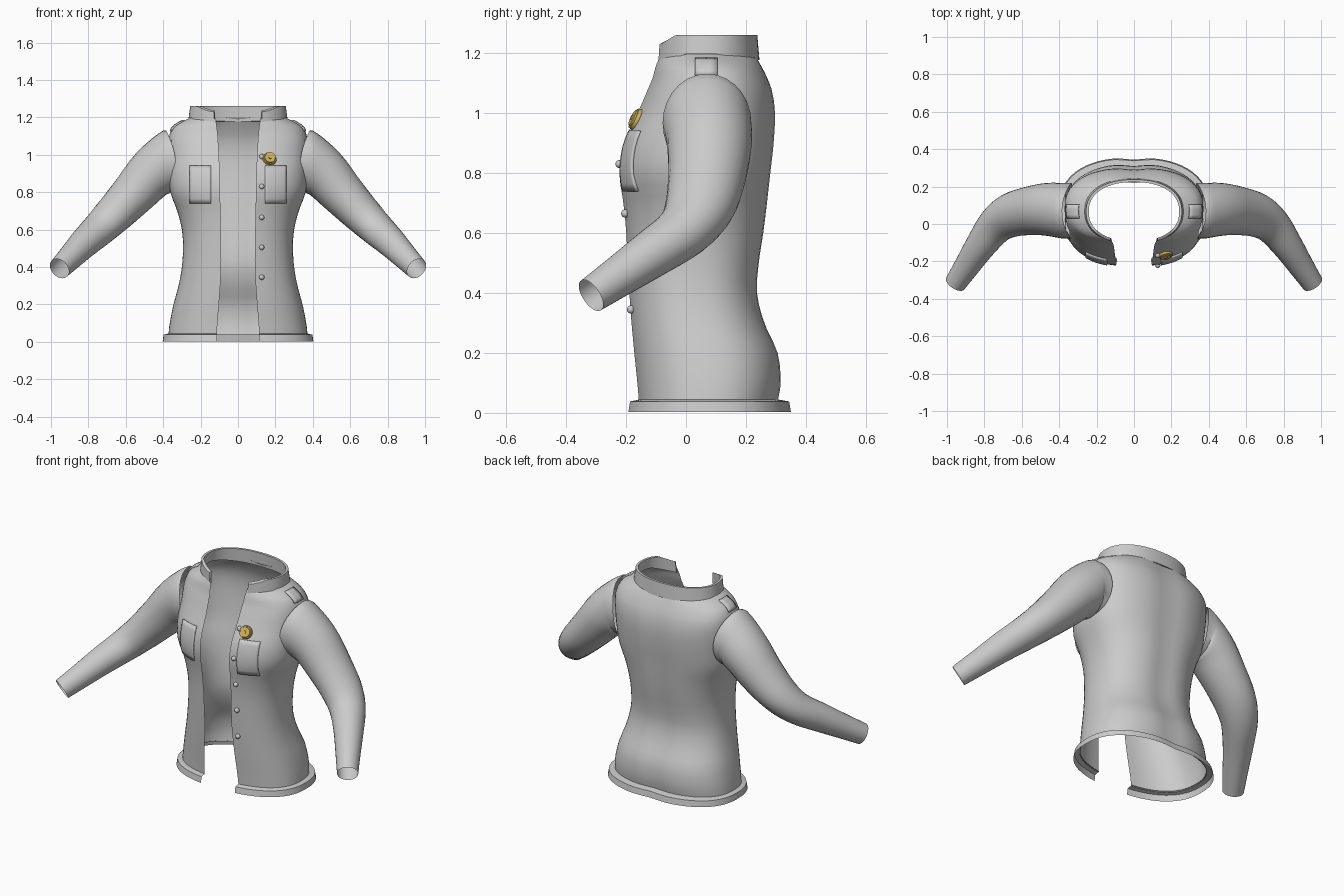
import bpy, bmesh, math
from mathutils import Vector

if "Cube" in bpy.data.objects:
    bpy.data.objects.remove(bpy.data.objects["Cube"])


def material(name, rgb):
    m = bpy.data.materials.new(name)
    m.diffuse_color = (*rgb, 1)
    m.use_nodes = True
    m.node_tree.nodes["Principled BSDF"].inputs["Base Color"].default_value = m.diffuse_color
    return m


CLOTH = material("grey cloth", (0.6, 0.6, 0.6))
GOLD = material("gold metal", (0.64, 0.45, 0.12))

# Torso profile: z, half width, front y, back y, squareness, half opening
ROWS = [
    (0.04, 0.372, -0.163, 0.312, 2.4, 0.113),
    (0.10, 0.365, -0.168, 0.322, 2.4, 0.110),
    (0.20, 0.345, -0.178, 0.312, 2.4, 0.102),
    (0.30, 0.318, -0.187, 0.268, 2.4, 0.095),
    (0.40, 0.300, -0.194, 0.244, 2.4, 0.090),
    (0.50, 0.294, -0.200, 0.250, 2.4, 0.090),
    (0.60, 0.300, -0.205, 0.265, 2.4, 0.092),
    (0.70, 0.325, -0.214, 0.277, 2.4, 0.094),
    (0.80, 0.362, -0.226, 0.287, 2.5, 0.096),
    (0.90, 0.372, -0.212, 0.298, 2.5, 0.098),
    (1.00, 0.372, -0.165, 0.302, 2.5, 0.102),
    (1.07, 0.372, -0.135, 0.293, 2.5, 0.106),
    (1.12, 0.362, -0.115, 0.275, 2.4, 0.110),
    (1.155, 0.338, -0.108, 0.258, 2.3, 0.114),
    (1.18, 0.295, -0.102, 0.245, 2.2, 0.118),
    (1.20, 0.250, -0.100, 0.232, 2.1, 0.120),
]


def profile(z):
    """Smoothly interpolated torso row at height z."""
    z = min(max(z, ROWS[0][0]), ROWS[-1][0])
    i = max(k for k in range(len(ROWS) - 1) if ROWS[k][0] <= z)
    p1, p2 = ROWS[i], ROWS[i + 1]
    p0, p3 = ROWS[max(i - 1, 0)], ROWS[min(i + 2, len(ROWS) - 1)]
    h = p2[0] - p1[0]
    t = (z - p1[0]) / h
    out = []
    for k in range(1, 6):
        m1 = (p2[k] - p0[k]) / (p2[0] - p0[0]) * h
        m2 = (p3[k] - p1[k]) / (p3[0] - p1[0]) * h
        out.append((2*t**3 - 3*t**2 + 1) * p1[k] + (t**3 - 2*t**2 + t) * m1
                   + (3*t**2 - 2*t**3) * p2[k] + (t**3 - t**2) * m2)
    return out


def power(v, e):
    return math.copysign(abs(v) ** e, v)


def open_ring(a, yf, yb, n, gap, zfun, groove=0.012, count=56):
    """Rounded outline, open at the front, running round from +x to -x."""
    yc, b = (yf + yb) / 2, (yb - yf) / 2
    t0 = math.asin((gap / a) ** (n / 2))
    pts = []
    for i in range(count + 1):
        t = t0 + (2 * math.pi - 2 * t0) * i / count
        x = a * power(math.sin(t), 2 / n)
        y = yc - b * power(math.cos(t), 2 / n)
        if y > yc:
            y -= groove * math.exp(-(x / 0.07) ** 2)
        pts.append(Vector((x, y, zfun(y))))
    return pts


def finish(bm, name, mat, smooth=40):
    me = bpy.data.meshes.new(name)
    bm.to_mesh(me)
    bm.free()
    ob = bpy.data.objects.new(name, me)
    bpy.context.collection.objects.link(ob)
    me.materials.append(mat)
    bpy.ops.object.select_all(action='DESELECT')
    ob.select_set(True)
    bpy.context.view_layer.objects.active = ob
    bpy.ops.object.shade_smooth_by_angle(angle=math.radians(smooth))
    return ob


def loft(rings, closed=False):
    bm = bmesh.new()
    vs = [[bm.verts.new(p) for p in r] for r in rings]
    n = len(rings[0])
    for lo, hi in zip(vs, vs[1:]):
        for j in range(n if closed else n - 1):
            k = (j + 1) % n
            bm.faces.new((lo[j], lo[k], hi[k], hi[j]))
    return bm


def front_y(x, z):
    a, yf, yb, n, _ = profile(z)
    return (yf + yb) / 2 - (yb - yf) / 2 * (1 - abs(x / a) ** n) ** (1 / n)


def side_x(y, z):
    a, yf, yb, n, _ = profile(z)
    return a * (1 - abs((y - (yf + yb) / 2) / ((yb - yf) / 2)) ** n) ** (1 / n)


# Torso shell with armholes
heights = [0.04 + 0.04 * i for i in range(27)] + [1.10, 1.12, 1.14, 1.155, 1.17, 1.18, 1.19, 1.20]
bm = loft([open_ring(*profile(z), lambda y, z=z: z) for z in sorted(set(heights))])
holes = []
for f in bm.faces:
    c = f.calc_center_median()
    if abs(c.x) > 0.28 and ((c.y - 0.07) / 0.115) ** 2 + ((c.z - 0.96) / 0.13) ** 2 < 1:
        holes.append(f)
bmesh.ops.delete(bm, geom=holes, context='FACES')
finish(bm, "jacket_body", CLOTH)

# Hem band with a ledge on top
hem = [(0.400, -0.195, 0.352, 0.003), (0.398, -0.192, 0.350, 0.038), (0.368, -0.160, 0.312, 0.045)]
hem = [(0.403, -0.198, 0.356, 0.003)] + hem[1:]
finish(loft([open_ring(a, f, b, 2.4, 0.113, lambda y, z=z: z) for a, f, b, z in hem]),
       "hem_band", CLOTH, 30)


# Standing collar with thickness
def collar_low(y):
    return 1.197 - 0.03 * max(0, (0.0 - y) / 0.085) - 0.02 * max(0, (y - 0.1) / 0.14)


def collar_high(y):
    return 1.26 - 0.03 * min(1, max(0, (-0.035 - y) / 0.05))


outer_low = open_ring(0.264, -0.108, 0.245, 2.25, 0.125, collar_low, 0)
outer_high = open_ring(0.256, -0.106, 0.238, 2.25, 0.130, collar_high, 0)
inner_high = open_ring(0.242, -0.092, 0.224, 2.25, 0.125, collar_high, 0)
inner_low = open_ring(0.248, -0.094, 0.228, 2.25, 0.120, collar_low, 0)
bm = loft([outer_low, outer_high, inner_high, inner_low, outer_low])
bmesh.ops.remove_doubles(bm, verts=bm.verts, dist=1e-5)
bmesh.ops.holes_fill(bm, edges=[e for e in bm.edges if e.is_boundary], sides=4)
finish(bm, "collar", CLOTH, 35)

# Sleeves: centre, horizontal radius, vertical radius
ARM = [((0.380, 0.070, 0.967), 0.148, 0.165),
       ((0.460, 0.078, 0.900), 0.142, 0.138),
       ((0.560, 0.070, 0.790), 0.130, 0.120),
       ((0.660, 0.045, 0.685), 0.118, 0.104),
       ((0.740, -0.010, 0.605), 0.100, 0.090),
       ((0.820, -0.115, 0.530), 0.082, 0.080),
       ((0.890, -0.220, 0.458), 0.069, 0.069),
       ((0.955, -0.317, 0.392), 0.058, 0.060)]


def catmull(p, t):
    return 0.5 * (2 * p[1] + (p[2] - p[0]) * t + (2 * p[0] - 5 * p[1] + 4 * p[2] - p[3]) * t * t
                  + (3 * p[1] - p[0] - 3 * p[2] + p[3]) * t ** 3)


centres = [Vector(c) for c, _, _ in ARM]
path = []
for i in range(len(ARM) - 1):
    ids = [min(max(i + d, 0), len(ARM) - 1) for d in (-1, 0, 1, 2)]
    for s in range(4 if i < len(ARM) - 2 else 5):
        t = s / 4
        path.append((catmull([centres[k] for k in ids], t),
                     catmull([ARM[k][1] for k in ids], t),
                     catmull([ARM[k][2] for k in ids], t)))
rings = []
for i, (c, rv, ru) in enumerate(path):
    T = (path[min(i + 1, len(path) - 1)][0] - path[max(i - 1, 0)][0]).normalized()
    # tilt the first rings towards the armhole
    w = max(0, 1 - i / 5)
    T = T.lerp(Vector((1, 0, -0.1)), w).normalized()
    v = T.cross(Vector((0, 0, 1))).normalized()
    u = v.cross(T)
    rings.append([c + v * rv * math.cos(q) - u * ru * math.sin(q)
                  for q in (2 * math.pi * k / 28 for k in range(28))])
# tucked edge meeting the torso at the front and back of the armhole
rings.insert(0, [p - Vector((0.012 + 1.6 * (p.y - 0.07) ** 2, 0, 0)) for p in rings[0]])
sleeve = finish(loft(rings, True), "sleeves", CLOTH)
sleeve.modifiers.new("mirror", 'MIRROR')


# Thin pocket patches and shoulder tabs, following the torso
def patch(name, pts):
    bm = loft(pts)
    bmesh.ops.recalc_face_normals(bm, faces=bm.faces)
    ob = finish(bm, name, CLOTH, 30)
    ob.modifiers.new("mirror", 'MIRROR')
    so = ob.modifiers.new("thickness", 'SOLIDIFY')
    so.thickness, so.offset = 0.009, 0


patch("chest_pockets", [[Vector((x, front_y(x, z) - 0.002, z))
                         for x in (0.145 + 0.0125 * k for k in range(10))]
                        for z in (0.74 + 0.025 * k for k in range(9))])
patch("shoulder_tabs", [[Vector((side_x(y, z) + 0.002, y, z + 0.002))
                         for y in (0.03, 0.05, 0.08, 0.105)]
                        for z in (1.125, 1.14, 1.155, 1.17, 1.18)])

# Buttons down the front edge
bm = bmesh.new()
for z in (0.345, 0.505, 0.665, 0.83, 0.99):
    made = bmesh.ops.create_uvsphere(bm, u_segments=12, v_segments=8, radius=0.014)
    bmesh.ops.translate(bm, verts=made['verts'], vec=(0.127, front_y(0.127, z) - 0.004, z))
finish(bm, "buttons", CLOTH, 60)

# Round chest badge with a small boss, lying on the cloth
bx, bz, e = 0.168, 0.977, 0.01
normal = Vector(((front_y(bx + e, bz) - front_y(bx - e, bz)) / (2 * e), -1,
                 (front_y(bx, bz + e) - front_y(bx, bz - e)) / (2 * e))).normalized()
rot = normal.to_track_quat('Z', 'Y').to_matrix()
bm = bmesh.new()
for r, depth, lift in ((0.038, 0.012, 0.008), (0.030, 0.006, 0.016), (0.008, 0.006, 0.021)):
    made = bmesh.ops.create_cone(bm, cap_ends=True, segments=24, radius1=r, radius2=r * 0.92, depth=depth)
    bmesh.ops.rotate(bm, verts=made['verts'], matrix=rot)
    bmesh.ops.translate(bm, verts=made['verts'],
                        vec=Vector((bx, front_y(bx, bz), bz)) + normal * lift)
finish(bm, "chest_badge", GOLD, 30)
